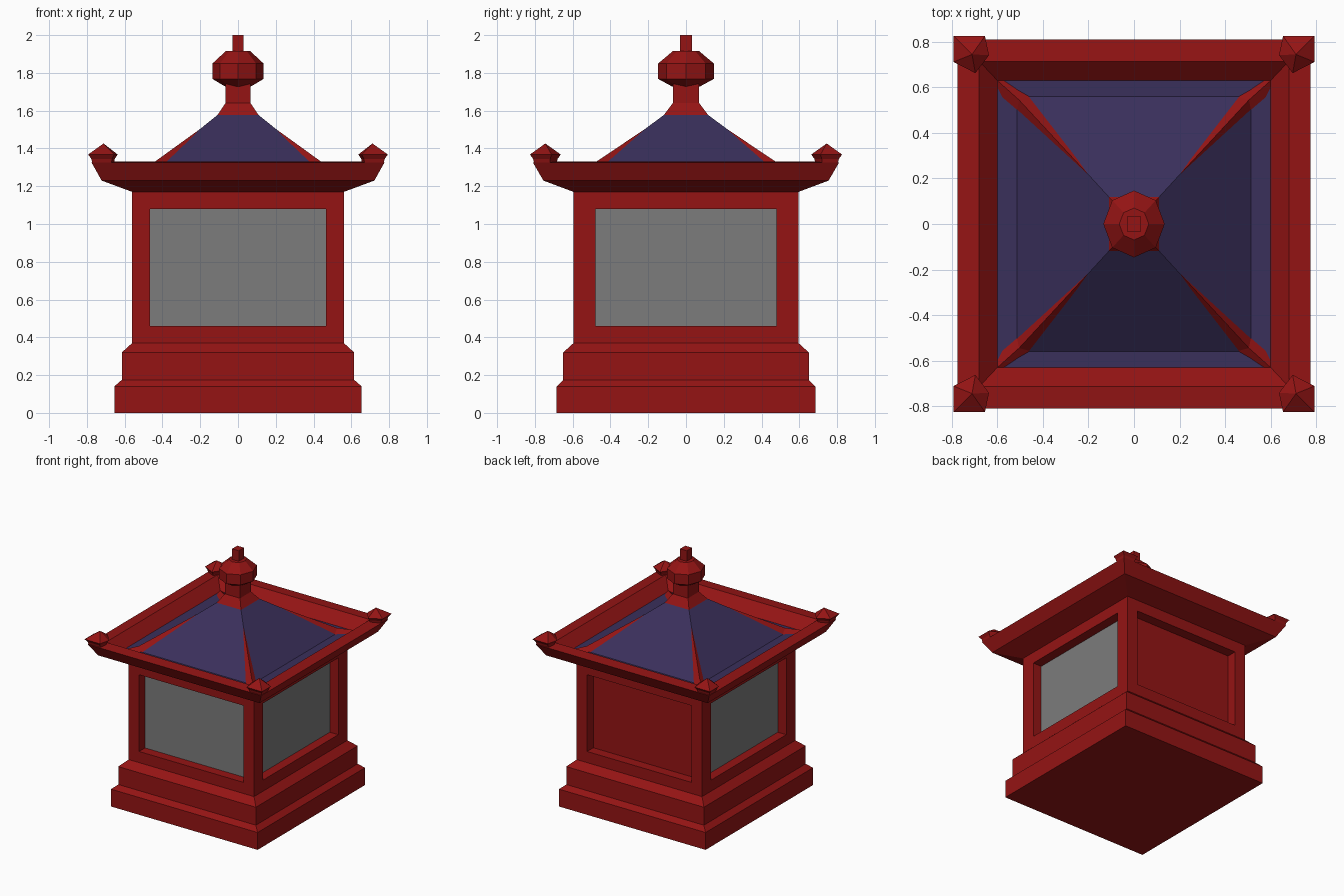
import bpy, bmesh, math
from mathutils import Vector

if "Cube" in bpy.data.objects:
    bpy.data.objects.remove(bpy.data.objects["Cube"])


def material(name, rgb):
    m = bpy.data.materials.new(name)
    m.diffuse_color = (*rgb, 1)
    m.use_nodes = True
    m.node_tree.nodes["Principled BSDF"].inputs["Base Color"].default_value = m.diffuse_color
    return m


RED = material("red_lacquer", (0.30, 0.007, 0.007))
BLUE = material("blue_tiles", (0.042, 0.029, 0.105))
GREY = material("grey_glass", (0.2, 0.2, 0.2))


def finish(bm, name, mat, recalc=True):
    if recalc:
        bmesh.ops.recalc_face_normals(bm, faces=bm.faces)
    me = bpy.data.meshes.new(name)
    bm.to_mesh(me)
    bm.free()
    me.materials.append(mat)
    ob = bpy.data.objects.new(name, me)
    bpy.context.collection.objects.link(ob)
    return ob


def loft(rings, bottom=True, top=True):
    """Join rings of points with equal counts into a skin."""
    bm = bmesh.new()
    vs = [[bm.verts.new(p) for p in r] for r in rings]
    n = len(vs[0])
    for a, b in zip(vs, vs[1:]):
        for i in range(n):
            j = (i + 1) % n
            bm.faces.new((a[i], a[j], b[j], b[i]))
    if bottom:
        bm.faces.new(vs[0][::-1])
    if top:
        bm.faces.new(vs[-1])
    return bm


def rect(hx, hy, z):
    return [(-hx, -hy, z), (hx, -hy, z), (hx, hy, z), (-hx, hy, z)]


def octagon(rx, ry, z):
    return [(rx * math.cos(i * math.pi / 4), ry * math.sin(i * math.pi / 4), z) for i in range(8)]


# Stepped base, walls and flared eave with a sunken gutter
profile = [(.655, .685, 0), (.655, .685, .14), (.615, .65, .175), (.615, .65, .32),
           (.56, .595, .37), (.56, .595, 1.17), (.722, .755, 1.23), (.775, .81, 1.325),
           (.68, .715, 1.332), (.60, .63, 1.25)]
bm = loft([rect(*p) for p in profile], top=False)
bm.normal_update()

# Recessed panel in each wall
DEPTH = 0.08
walls = [f for f in bm.faces if abs(f.calc_center_median().z - .77) < .01]
bmesh.ops.inset_individual(bm, faces=walls, thickness=.09, use_even_offset=True)
for f in walls:
    if abs(f.normal.x) > .5:
        for v in f.verts:
            v.co.y = math.copysign(.48, v.co.y)
    else:
        for v in f.verts:
            v.co.x = math.copysign(.467, v.co.x)
for f in bmesh.ops.extrude_discrete_faces(bm, faces=walls)["faces"]:
    f.normal_update()
    offset = f.normal * -DEPTH
    for v in f.verts:
        v.co += offset
finish(bm, "shrine_body", RED, recalc=False)

# Grey panes on the front and both sides; the back stays red
T = 0.004


def pane(name, cx, cy, hx, hy):
    bm = loft([[(x + cx, y + cy, z) for x, y, z in rect(hx, hy, h)] for h in (.46, 1.08)])
    finish(bm, name, GREY)


pane("front_pane", 0, -.595 + DEPTH, .467, T)
for side, s in (("left", -1), ("right", 1)):
    pane(side + "_pane", s * (.56 - DEPTH), 0, T, .48)

# Blue hipped roof with a flat gutter strip around it
finish(loft([rect(.60, .63, 1.25), rect(.515, .56, 1.25), rect(.105, .113, 1.58)],
            bottom=False), "roof", BLUE)

# Tapering hip ridges and pentagonal corner ornaments
penta = [(.793, .826), (.655, .826), (.637, .742), (.697, .663), (.793, .712)]
centre = Vector((.712, .745))


def penta_ring(scale, z):
    return [(*(centre + (Vector(p) - centre) * scale), z) for p in penta]


for sx, xn in ((-1, "left"), (1, "right")):
    for sy, yn in ((-1, "front"), (1, "back")):
        def flip(r):
            return [(x * sx, y * sy, z) for x, y, z in r]
        ridge = [
            [(.60, .56, 1.24), (.60, .63, 1.258), (.535, .63, 1.24)],
            [(.515, .495, 1.245), (.505, .545, 1.283), (.45, .56, 1.245)],
            [(.112, .09, 1.56), (.122, .132, 1.56), (.09, .122, 1.56)],
        ]
        finish(loft([flip(r) for r in ridge]), f"{yn}_{xn}_ridge", RED)
        rings = [penta_ring(.72, 1.32), penta_ring(.8, 1.345), penta_ring(1, 1.368),
                 penta_ring(.02, 1.425)]
        finish(loft([flip(r) for r in rings]), f"{yn}_{xn}_ornament", RED)

# Spire: cap, square neck, octagonal bulb and tip
finish(loft([rect(.128, .138, 1.552), rect(.107, .115, 1.58), rect(.067, .07, 1.64),
             rect(.067, .07, 1.74)]), "spire_neck", RED)
finish(loft([octagon(.068, .074, 1.728), octagon(.135, .147, 1.768),
             octagon(.135, .147, 1.85), octagon(.065, .07, 1.915)]), "spire_bulb", RED)
finish(loft([rect(.03, .033, 1.9), rect(.03, .033, 2.0)]), "spire_tip", RED)
